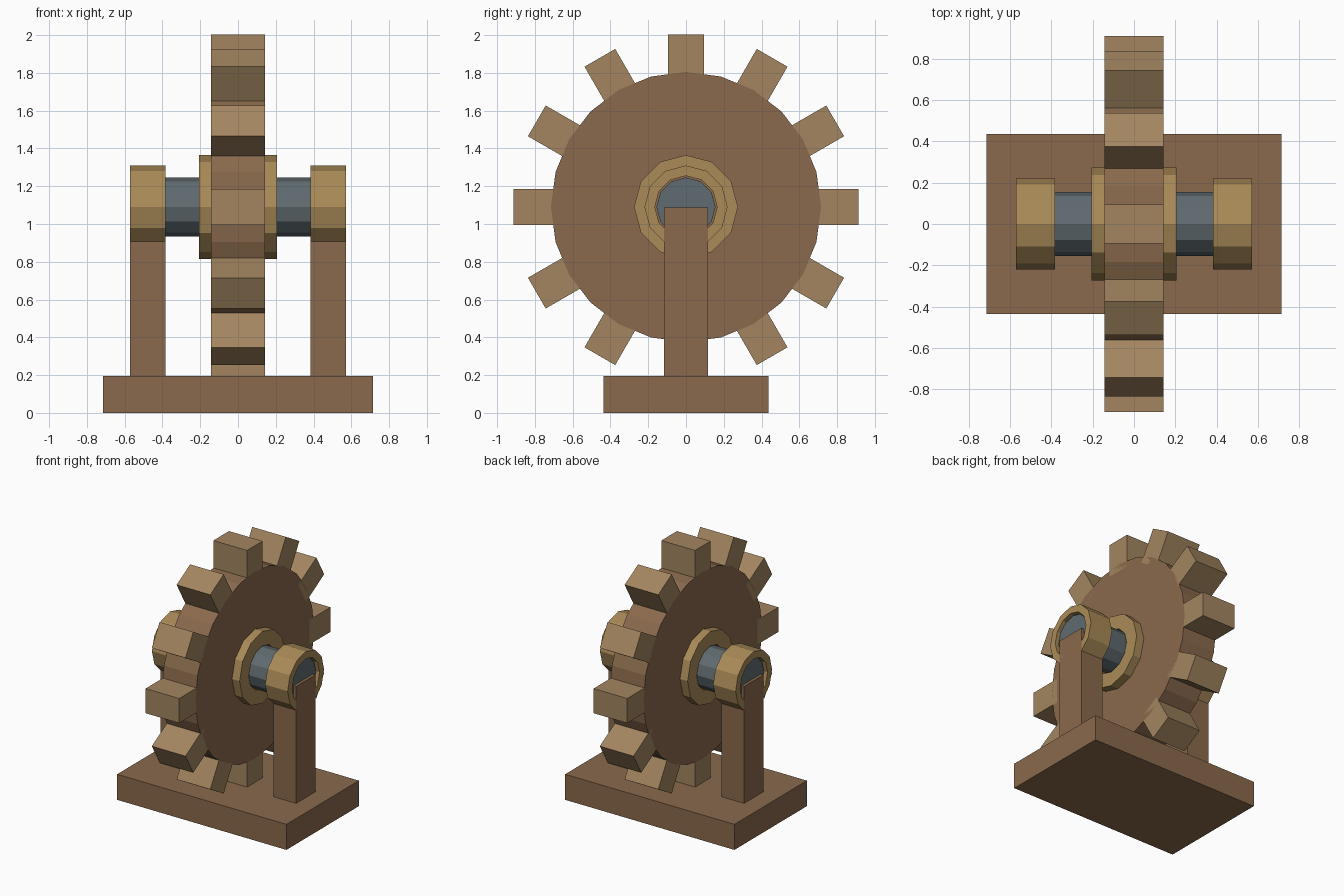
import bpy, bmesh, math
from mathutils import Matrix, Vector

if "Cube" in bpy.data.objects:
    bpy.data.objects.remove(bpy.data.objects["Cube"])

AXIS_Z = 1.09


def material(name, rgb):
    m = bpy.data.materials.new(name)
    m.diffuse_color = (*rgb, 1)
    m.use_nodes = True
    m.node_tree.nodes["Principled BSDF"].inputs["Base Color"].default_value = m.diffuse_color
    return m


WOOD = material("dark_wood", (0.254, 0.144, 0.074))
TAN = material("light_wood", (0.366, 0.235, 0.117))
BRASS = material("brass", (0.402, 0.258, 0.098))
STEEL = material("steel", (0.117, 0.147, 0.162))


def finish(name, bm, mat):
    bmesh.ops.recalc_face_normals(bm, faces=bm.faces)
    me = bpy.data.meshes.new(name)
    bm.to_mesh(me)
    bm.free()
    me.materials.append(mat)
    ob = bpy.data.objects.new(name, me)
    bpy.context.collection.objects.link(ob)
    return ob


def box(name, lo, hi, mat, transform=Matrix()):
    lo, hi = Vector(lo), Vector(hi)
    bm = bmesh.new()
    m = transform @ Matrix.Translation((lo + hi) / 2) @ Matrix.Diagonal((*(hi - lo), 1))
    bmesh.ops.create_cube(bm, size=1, matrix=m)
    return finish(name, bm, mat)


def lathe(name, profile, sides, mat, closed):
    """Spin an (x, radius) profile around the wheel axis."""
    bm = bmesh.new()
    rings = []
    for i in range(sides):
        a = 2 * math.pi * i / sides
        rings.append([bm.verts.new((x, r * math.sin(a), AXIS_Z + r * math.cos(a)))
                      for x, r in profile])
    n = len(profile)
    for i in range(sides):
        p, q = rings[i], rings[(i + 1) % sides]
        for j in range(n if closed else n - 1):
            k = (j + 1) % n
            bm.faces.new((p[j], p[k], q[k], q[j]))
    if not closed:
        bm.faces.new([r[0] for r in rings])
        bm.faces.new([r[-1] for r in rings])
    return finish(name, bm, mat)


def disc(name, x0, x1, r, sides, mat):
    return lathe(name, [(x0, r), (x1, r)], sides, mat, False)


def ring(name, x0, x1, r, hole, sides, mat):
    return lathe(name, [(x0, r), (x1, r), (x1, hole), (x0, hole)], sides, mat, True)


# Base plate
box("base", (-0.715, -0.437, 0), (0.715, 0.437, 0.195), WOOD)

# Wheel body, hub and axle
disc("wheel", -0.142, 0.142, 0.715, 24, WOOD)
ring("hub", -0.206, 0.206, 0.275, 0.165, 12, BRASS)
disc("axle", -0.55, 0.55, 0.156, 12, STEEL)

# Teeth around the rim
for i in range(12):
    turn = Matrix.Translation((0, 0, AXIS_Z)) @ Matrix.Rotation(math.tau * i / 12, 4, 'X')
    box(f"tooth_{i + 1}", (-0.142, -0.094, 0.66), (0.142, 0.094, 0.912), TAN, turn)

# Posts and bearings on both sides
for side, s in (("left", -1), ("right", 1)):
    x0, x1 = sorted((0.383 * s, 0.573 * s))
    box(f"{side}_post", (x0, -0.117, 0.195), (x1, 0.117, 1.087), WOOD)
    ring(f"{side}_bearing", x0, x1, 0.22, 0.165, 12, BRASS)
